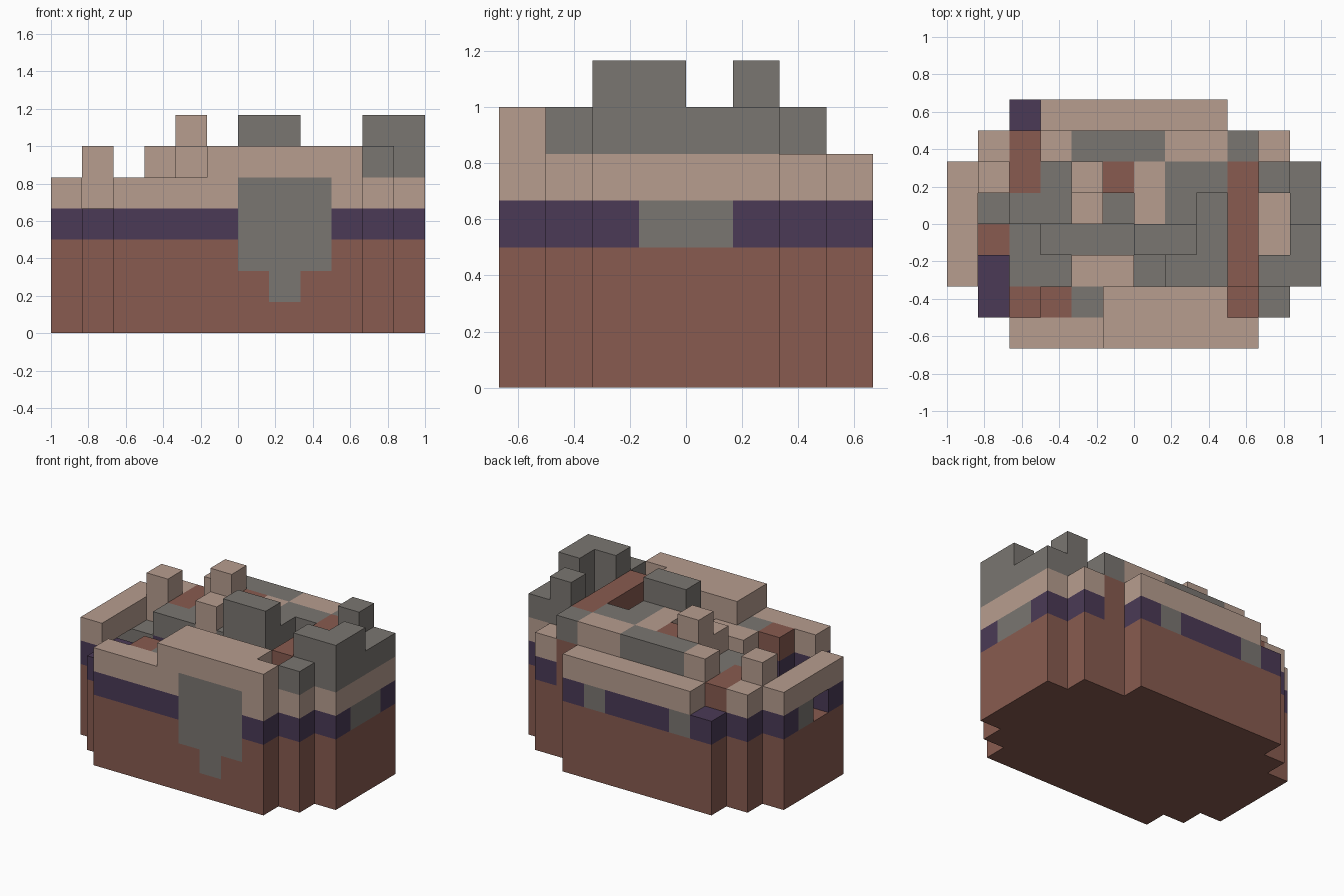
import bpy, bmesh
from mathutils import Vector

cube = bpy.data.objects.get("Cube")
if cube:
    bpy.data.objects.remove(cube, do_unlink=True)

CELL = 1 / 6
PALETTE = {
    "R": ("red_brown_brick", (0.246, 0.105, 0.080)),
    "P": ("dark_purple", (0.069, 0.042, 0.093)),
    "T": ("pale_tan", (0.474, 0.337, 0.275)),
    "G": ("stone_grey", (0.195, 0.181, 0.165)),
}


def make_material(name, rgb):
    mat = bpy.data.materials.new(name)
    mat.use_nodes = True
    mat.diffuse_color = (*rgb, 1)
    mat.node_tree.nodes["Principled BSDF"].inputs["Base Color"].default_value = (*rgb, 1)
    return mat


MATERIALS = [make_material(*entry) for entry in PALETTE.values()]
SLOT = {key: n for n, key in enumerate(PALETTE)}

# Column heights in cells, front row first
HEIGHTS = [
    "..55566666..",
    ".4355666656.",
    "543355455677",
    "533444775657",
    "545565665656",
    "565576666676",
    ".5566666665.",
    "..4555555...",
]

# Colour of each column's top
TOPS = [
    "..TTTTTTTT..",
    ".PRRGTTTTRG.",
    "TPGGTTGGGRGG",
    "TRGGGGGGGRTG",
    "TGGGTGTGGRTG",
    "TTRGTRTGGRGG",
    ".TRTGGGTTGT.",
    "..PTTTTTT...",
]

LAYERS = "RRRPT"  # wall courses from the ground up

# Fill the columns with blocks
blocks = {}
for y, row in enumerate(HEIGHTS):
    for x, mark in enumerate(row):
        height = 0 if mark == "." else int(mark)
        for z in range(height):
            is_top = z >= len(LAYERS) or z == height - 1
            blocks[x, y, z] = TOPS[y][x] if is_top else LAYERS[z]

# Grey front gate with a step below it
for x in (6, 7, 8):
    for z in (2, 3, 4):
        blocks[x, 0, z] = "G"
blocks[7, 0, 1] = "G"

# Grey stones in the purple band
for x, y in ((7, 7), (3, 7), (0, 4), (11, 3), (11, 4)):
    blocks[x, y, 3] = "G"

# Red column in the back notch, and an opening in the side wall
for z in range(5):
    blocks[9, 6, z] = "R"
del blocks[0, 3, 3]


def part_of(z):
    return "lower_wall" if z < 3 else "middle_band" if z == 3 else "upper_wall" if z == 4 else "battlements"


def add_face(bm, cell, axis, side, colour):
    """One square of a block, facing along the axis."""
    u, v = (axis + 1) % 3, (axis + 2) % 3
    corners = []
    for a, b in ((0, 0), (1, 0), (1, 1), (0, 1)):
        p = Vector(cell)
        p[axis] += side
        p[u] += a
        p[v] += b
        corners.append(bm.verts.new((p - Vector((6, 4, 0))) * CELL))
    if not side:
        corners.reverse()
    bm.faces.new(corners).material_index = SLOT[colour]


# Only the open sides of the blocks become faces
meshes = {}
for cell, colour in blocks.items():
    bm = meshes.setdefault(part_of(cell[2]), bmesh.new())
    for axis in range(3):
        for side in (0, 1):
            beside = list(cell)
            beside[axis] += 2 * side - 1
            if tuple(beside) not in blocks:
                add_face(bm, cell, axis, side, colour)

# Merge flat areas of one colour and make the objects
for name, bm in meshes.items():
    bmesh.ops.remove_doubles(bm, verts=bm.verts, dist=0.001)
    bmesh.ops.dissolve_limit(bm, angle_limit=0.01, verts=bm.verts, edges=bm.edges, delimit={"MATERIAL"})
    mesh = bpy.data.meshes.new(name)
    for mat in MATERIALS:
        mesh.materials.append(mat)
    bm.to_mesh(mesh)
    bm.free()
    bpy.context.collection.objects.link(bpy.data.objects.new(name, mesh))
